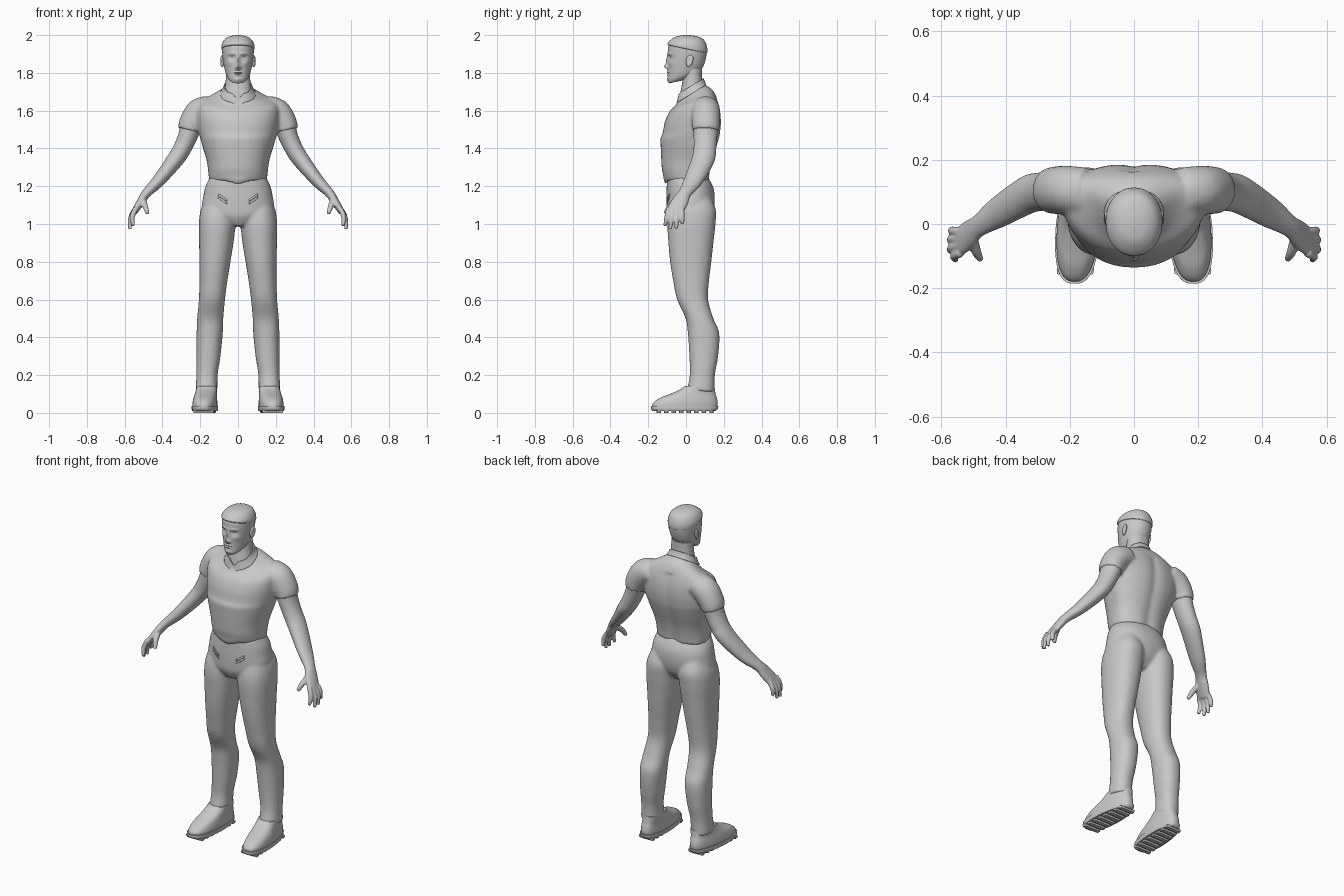
import bpy, bmesh, math
from mathutils import Vector

cube = bpy.data.objects.get("Cube")
if cube:
    bpy.data.objects.remove(cube, do_unlink=True)

grey = bpy.data.materials.new("plain grey")
grey.use_nodes = True
grey.diffuse_color = (0.58, 0.58, 0.58, 1)
grey.node_tree.nodes["Principled BSDF"].inputs["Base Color"].default_value = (0.58, 0.58, 0.58, 1)


def spline(rows, steps):
    """Smooth interpolation through a list of number rows."""
    out = []
    for i in range(len(rows) - 1):
        quad = (rows[max(i - 1, 0)], rows[i], rows[i + 1], rows[min(i + 2, len(rows) - 1)])
        for k in range(steps):
            t = k / steps
            out.append([0.5 * (2 * b + (c - a) * t + (2 * a - 5 * b + 4 * c - d) * t * t
                               + (3 * b - a - 3 * c + d) * t ** 3) for a, b, c, d in zip(*quad)])
    return out + [list(rows[-1])]


def skin(bm, rings, caps=True):
    loops = [[bm.verts.new(p) for p in ring] for ring in rings]
    n = len(loops[0])
    for lo, hi in zip(loops, loops[1:]):
        for i in range(n):
            j = (i + 1) % n
            bm.faces.new((lo[i], lo[j], hi[j], hi[i]))
    if caps:
        bm.faces.new(loops[0][::-1])
        bm.faces.new(loops[-1])


def stack(bm, rows, mid=0.5, power=0.9, segs=48, steps=6, caps=True, warp=None):
    """Loft of level rings; row = height, centre x, half width, front y, back y, tilt."""
    rings = []
    for z, cx, rx, yf, yb, tilt in spline(rows, steps):
        ym, ring = yf + (yb - yf) * mid, []
        for i in range(segs):
            c, s = math.cos(math.tau * i / segs), math.sin(math.tau * i / segs)
            depth = yb - ym if s > 0 else ym - yf
            y = ym + depth * math.copysign(abs(s) ** power, s)
            v = Vector((cx + rx * math.copysign(abs(c) ** power, c), y, z + tilt * (y - ym)))
            if warp:
                warp(v)
            ring.append(v)
        rings.append(ring)
    skin(bm, rings, caps)


def tube(bm, rows, segs=20, steps=5):
    """Limb along a path; row = x, y, z, sideways radius, depth radius."""
    pts, rings = spline(rows, steps), []
    for k, p in enumerate(pts):
        along = (Vector(pts[min(k + 1, len(pts) - 1)][:3]) - Vector(pts[max(k - 1, 0)][:3])).normalized()
        b = (Vector((0, 1, 0)) - along * along.y).normalized()
        a = b.cross(along)
        rings.append([Vector(p[:3]) + a * p[3] * math.cos(math.tau * i / segs)
                      + b * p[4] * math.sin(math.tau * i / segs) for i in range(segs)])
    skin(bm, rings)


def finish(name, bm, voxel=0, relax=4, mirror=False):
    bmesh.ops.recalc_face_normals(bm, faces=bm.faces)
    mesh = bpy.data.meshes.new(name)
    bm.to_mesh(mesh)
    bm.free()
    mesh.materials.append(grey)
    ob = bpy.data.objects.new(name, mesh)
    bpy.context.collection.objects.link(ob)
    if mirror:
        ob.modifiers.new("mirror", 'MIRROR').use_mirror_merge = False
    if voxel:
        m = ob.modifiers.new("blend", 'REMESH')
        m.mode, m.voxel_size, m.use_smooth_shade = 'VOXEL', voxel, True
        s = ob.modifiers.new("relax", 'SMOOTH')
        s.factor, s.iterations = 0.5, relax
    else:
        bpy.ops.object.select_all(action='DESELECT')
        ob.select_set(True)
        bpy.context.view_layer.objects.active = ob
        bpy.ops.object.shade_smooth_by_angle(angle=math.radians(40))
    return ob


def bell(d, width):
    return math.exp(-(d / width) ** 2)


# Shirt: torso with hem dip and spine groove, blended with short sleeves
def shirt_warp(v):
    if v.y < 0 and v.z < 1.26:
        v.z -= 0.02 * bell(v.x, 0.05)
    if v.y > 0.08 and v.z < 1.66:
        v.y -= 0.01 * bell(v.x, 0.03)

bm = bmesh.new()
stack(bm, [(1.23, 0, .153, -.11, .124, 0), (1.28, 0, .158, -.126, .13, 0), (1.34, 0, .167, -.131, .143, 0),
           (1.41, 0, .188, -.134, .165, 0), (1.455, 0, .2, -.135, .178, 0), (1.48, 0, .208, -.124, .183, 0),
           (1.54, 0, .218, -.112, .188, 0), (1.6, 0, .222, -.09, .182, .05), (1.645, 0, .205, -.068, .165, .2),
           (1.68, 0, .135, -.052, .14, .4), (1.705, 0, .085, -.045, .1, .6)], mid=.62, warp=shirt_warp)
arm = [(.15, .1, 1.615, .06, .07), (.205, .105, 1.59, .068, .07), (.245, .105, 1.535, .061, .068),
       (.264, .103, 1.47, .052, .063), (.295, .1, 1.4, .048, .06), (.333, .09, 1.34, .045, .06),
       (.42, .038, 1.23, .034, .05), (.483, -.005, 1.165, .025, .035)]
sleeve = [(x, y, z, a + .006, b + .006) for x, y, z, a, b in arm[:3]] + [(.257, .104, 1.495, .061, .071)]
tube(bm, sleeve, segs=32)
tube(bm, [(-x, y, z, a, b) for x, y, z, a, b in sleeve], segs=32)
finish("shirt", bm, voxel=.009, relax=4)


# Collar: standing band with a front notch
def collar_warp(v):
    if v.y < 0.02:
        v.z -= 0.03 * bell(v.x, 0.018)

bm = bmesh.new()
stack(bm, [(1.69, 0, .094, -.052, .108, .6), (1.71, 0, .082, -.047, .1, .6), (1.73, 0, .075, -.042, .094, .6)],
      caps=False, steps=4, warp=collar_warp)
ob = finish("collar", bm)
ob.modifiers.new("cloth", 'SOLIDIFY').thickness = 0.007

# Bare arms with palms, fingers and thumbs
bm = bmesh.new()
tube(bm, arm[2:] + [(.51, -.028, 1.125, .022, .043), (.538, -.052, 1.08, .018, .045), (.547, -.058, 1.06, .012, .04)], segs=28)
for base_y, tip in ((-.09, (.555, -.112, .99)), (-.066, (.572, -.085, .972)),
                    (-.044, (.573, -.052, .975)), (-.024, (.567, -.018, 1.0))):
    base = Vector((.54, base_y, 1.085))
    tip = Vector(tip)
    knuckle = base.lerp(tip, .5) + Vector((.012, 0, 0))
    tube(bm, [(*base, .014, .014), (*knuckle, .0135, .0135), (*tip, .009, .009)], segs=12)
tube(bm, [(.503, -.045, 1.125, .017, .017), (.49, -.088, 1.09, .015, .015), (.478, -.11, 1.055, .01, .01)], segs=12)
finish("arms", bm, voxel=.005, relax=3).modifiers.new("mirror", 'MIRROR')

# Trousers: pelvis blended with two legs
bm = bmesh.new()
stack(bm, [(1.25, 0, .147, -.1, .115, 0), (1.2, 0, .172, -.102, .142, 0), (1.15, 0, .183, -.104, .152, 0),
           (1.09, 0, .19, -.104, .148, 0), (1.04, 0, .16, -.1, .13, 0), (.99, 0, .05, -.075, .09, 0)])
leg = [(1.16, .1, .06, -.05, .12, 0), (1.08, .104, .092, -.085, .157, 0), (1.0, .11, .097, -.098, .156, 0),
       (.9, .115, .091, -.093, .145, 0), (.8, .122, .082, -.084, .134, 0), (.7, .13, .074, -.068, .122, 0),
       (.6, .138, .069, -.047, .117, 0), (.5, .147, .069, -.002, .145, 0), (.42, .15, .069, .01, .176, 0),
       (.3, .156, .063, .018, .17, 0), (.2, .164, .056, .02, .153, 0), (.115, .167, .058, .005, .15, -.1)]
for side in (1, -1):
    stack(bm, [(z, x * side, r, f, b, t) for z, x, r, f, b, t in leg])
trousers = finish("trousers", bm, voxel=.009, relax=4)

# Small slanted pocket tabs hugging the trousers
bm = bmesh.new()
for row in range(2):
    verts = []
    for k in range(9):
        x, z = .062 + .007 * k, 1.105 + .004 * k + .016 * row
        verts.append([bm.verts.new((x, -.12, z)), bm.verts.new((x, -.12, z + .011))])
    for a, b in zip(verts, verts[1:]):
        bm.faces.new((a[0], b[0], b[1], a[1]))
ob = finish("pocket_tabs", bm, mirror=True)
wrap = ob.modifiers.new("hug", 'SHRINKWRAP')
wrap.target, wrap.offset = trousers, 0.003
ob.modifiers.new("cloth", 'SOLIDIFY').thickness = 0.005


# Shoes: outward toes, narrower heels
def shoe_warp(v):
    v.x = .172 + (v.x - .172) * (1 - .9 * max(v.y, 0)) - .06 * v.y

bm = bmesh.new()
stack(bm, [(.02, .174, .064, -.178, .162, 0), (.05, .174, .065, -.176, .168, 0), (.078, .173, .062, -.14, .164, 0),
           (.1, .171, .059, -.085, .157, 0), (.122, .169, .058, -.035, .153, 0), (.142, .168, .057, -.006, .151, 0)],
      power=.8, warp=shoe_warp)
finish("shoe_uppers", bm, mirror=True)
bm = bmesh.new()
stack(bm, [(.01, .174, .066, -.175, .158, 0), (.02, .174, .069, -.185, .168, 0), (.036, .174, .069, -.186, .171, 0)],
      power=.75, steps=2, warp=shoe_warp)
finish("shoe_soles", bm, mirror=True)

# Cross treads under the soles
bm = bmesh.new()
for k in range(8):
    y = -.145 + .04 * k
    stack(bm, [(0, .174, .053, y - .011, y + .011, 0), (.014, .174, .058, y - .013, y + .013, 0)],
          power=.3, segs=16, steps=1, warp=shoe_warp)
finish("shoe_treads", bm, mirror=True)

# Neck
bm = bmesh.new()
stack(bm, [(1.66, 0, .082, -.04, .1, .5), (1.71, 0, .071, -.032, .092, .4), (1.76, 0, .065, -.02, .085, .2),
           (1.82, 0, .064, -.02, .085, 0)])
finish("neck", bm)

# Head with sculpted face; feature = side offset, height, width, tall, push forward
features = [(0, 1.865, .01, .026, .01), (0, 1.834, .011, .013, .02), (.012, 1.827, .008, .008, .008),
            (.032, 1.88, .017, .012, -.012), (.032, 1.878, .011, .006, .006), (.03, 1.902, .025, .008, .005),
            (0, 1.803, .021, .006, .007), (0, 1.79, .018, .006, .007), (0, 1.797, .023, .0025, -.005),
            (0, 1.766, .02, .012, .007), (.045, 1.85, .018, .015, .004)]


def face_warp(v):
    if v.y < -0.02:
        push = sum(f[4] * bell(abs(v.x) - f[0], f[2]) * bell(v.z - f[1], f[3]) for f in features)
        v.y -= push * min(1, (-0.02 - v.y) / 0.03)

bm = bmesh.new()
stack(bm, [(1.752, 0, .02, -.08, -.03, .2), (1.758, 0, .038, -.09, .01, .25), (1.777, 0, .056, -.094, .05, .2),
           (1.805, 0, .067, -.094, .078, .1), (1.85, 0, .077, -.095, .098, 0), (1.9, 0, .083, -.096, .109, 0),
           (1.94, 0, .083, -.093, .108, 0), (1.97, 0, .071, -.076, .092, 0), (1.988, 0, .045, -.045, .06, 0),
           (1.995, 0, .012, -.01, .02, 0)], segs=128, steps=9, power=.95, warp=face_warp)
finish("head", bm)

# Short hair cap
bm = bmesh.new()
stack(bm, [(1.925, 0, .084, -.091, .108, -.2), (1.93, 0, .088, -.098, .113, -.2), (1.95, 0, .086, -.096, .111, -.1),
           (1.976, 0, .072, -.08, .094, 0), (1.993, 0, .046, -.05, .062, 0), (2.0, 0, .012, -.01, .02, 0)], power=.95)
finish("hair", bm)

# Ears: flattened rim with a hollow
bm = bmesh.new()
bmesh.ops.create_uvsphere(bm, u_segments=24, v_segments=16, radius=1)
for v in bm.verts:
    hollow = .006 * bell(v.co.y, .5) * bell(v.co.z - .1, .5) if v.co.x > 0 else 0
    lobe = 1 + .25 * v.co.z
    v.co = Vector((.084 + .011 * v.co.x - hollow + .004 * v.co.y, .018 + .019 * v.co.y * lobe + .005 * v.co.z,
                   1.862 + .032 * v.co.z))
finish("ears", bm, mirror=True)
